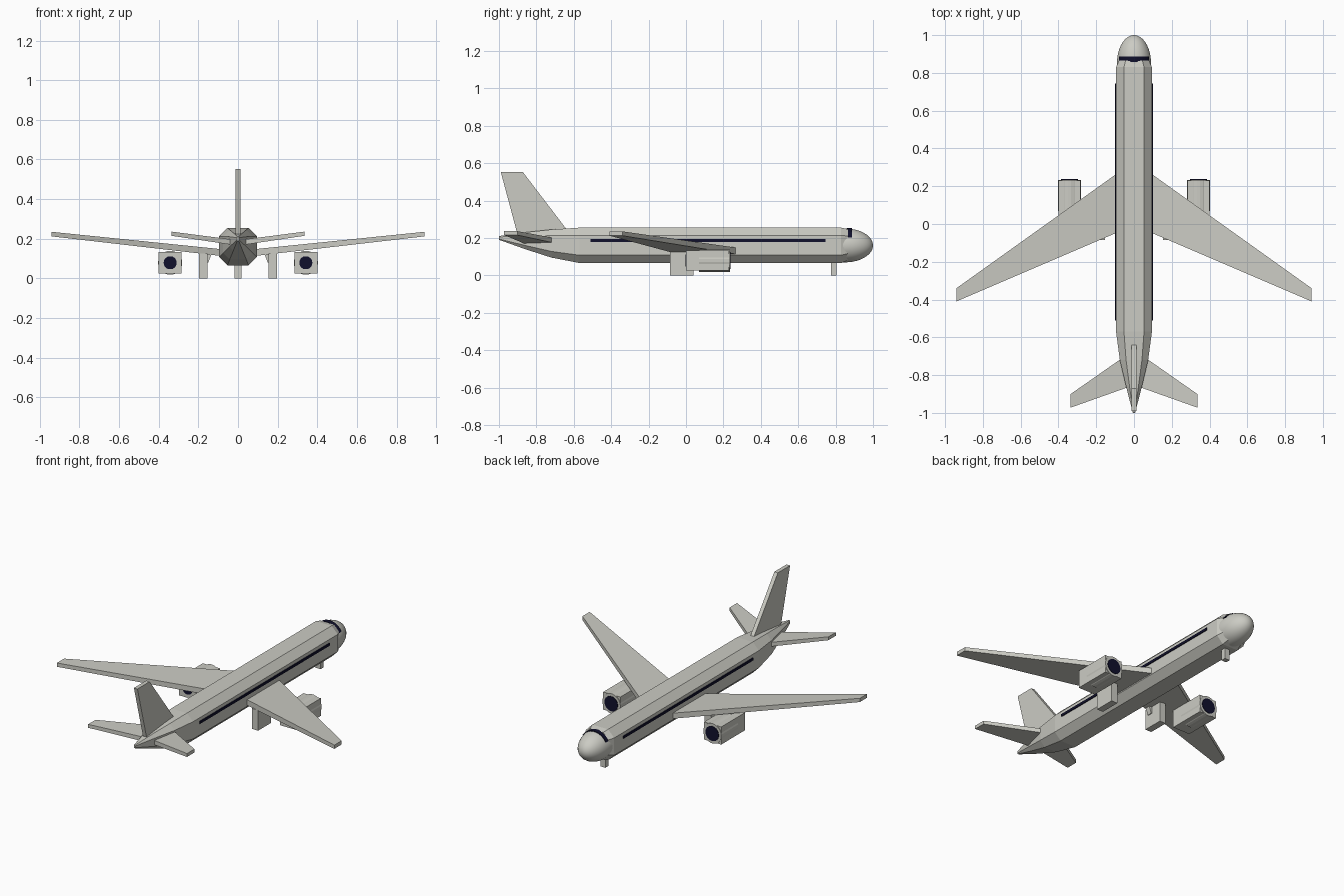
import bpy, bmesh, math

cube = bpy.data.objects.get("Cube")
if cube:
    bpy.data.objects.remove(cube)


def material(name, rgb):
    m = bpy.data.materials.new(name)
    m.use_nodes = True
    m.diffuse_color = (*rgb, 1)
    bsdf = next(n for n in m.node_tree.nodes if n.type == 'BSDF_PRINCIPLED')
    bsdf.inputs["Base Color"].default_value = (*rgb, 1)
    return m


grey = material("warm light grey", (0.6, 0.6, 0.55))
dark = material("dark navy", (0.005, 0.005, 0.025))


def finish(name, bm, mats, smooth=False):
    bmesh.ops.recalc_face_normals(bm, faces=bm.faces)
    mesh = bpy.data.meshes.new(name)
    bm.to_mesh(mesh)
    bm.free()
    for m in mats:
        mesh.materials.append(m)
    for p in mesh.polygons:
        p.use_smooth = smooth
    ob = bpy.data.objects.new(name, mesh)
    bpy.context.collection.objects.link(ob)
    return ob


def loft(name, rings, mats=(grey,), rule=None, smooth=False):
    """Skin a list of equal rings of points and cap both ends."""
    bm = bmesh.new()
    loops = [[bm.verts.new(p) for p in r] for r in rings]
    n = len(loops[0])
    for a, b in zip(loops, loops[1:]):
        for i in range(n):
            j = (i + 1) % n
            bm.faces.new((a[i], a[j], b[j], b[i]))
    bm.faces.new(loops[0])
    bm.faces.new(loops[-1])
    if rule:
        for f in bm.faces:
            f.material_index = rule(f.calc_center_median())
    return finish(name, bm, mats, smooth)


def box(name, lo, hi, mat=grey):
    rings = [[(x, lo[1], lo[2]), (x, hi[1], lo[2]), (x, hi[1], hi[2]), (x, lo[1], hi[2])]
             for x in (lo[0], hi[0])]
    return loft(name, rings, (mat,))


def circle(x, y, z, r, n):
    return [(x + r * math.cos(math.tau * (i + .5) / n), y,
             z + r * math.sin(math.tau * (i + .5) / n)) for i in range(n)]


def panel(name, side, stations):
    """Wing-like slab; each station is x, front y, back y, bottom z, top z."""
    rings = [[(side * x, f, lo), (side * x, b, lo), (side * x, b, hi), (side * x, f, hi)]
             for x, f, b, lo, hi in stations]
    return loft(name, rings)


# Fuselage: chamfered section, tapering up to the tail
def section(y, w, lo, hi):
    c, h = (lo + hi) / 2, (hi - lo) / 2
    k = 0.56
    shape = [(1, k), (k, 1), (-k, 1), (-1, k), (-1, -k), (-k, -1), (k, -1), (1, -k)]
    return [(w * u, y, c + h * v) for u, v in shape]


loft("fuselage", [section(-1, .006, .19, .21), section(-.86, .042, .14, .23),
                  section(-.72, .075, .095, .245), section(-.57, .095, .066, .255),
                  section(.83, .095, .066, .255), section(.865, .08, .08, .247)])

# Nose dome with the cockpit window band as its own row of faces
nose_y = [.80, .83, .858, .888, .91, .93, .95, .967, .98, .99, .996, .9995]
loft("nose", [circle(0, y, .16, .091 * math.sqrt(1 - (max(y - .85, 0) / .15) ** 2), 32)
              for y in nose_y], (grey, dark),
     lambda c: int(.858 < c.y < .888 and c.z > .2), True)
loft("cockpit_window", [[(.0925 * math.cos(a), y, .16 + .0925 * math.sin(a))
                         for a in [math.radians(30 + 10 * i) for i in range(13)]]
                        for y in (.862, .888)], (dark,))

# Tail fin
loft("tail_fin", [[(x, -.63, .235), (x, -.9, .215), (x, -.99, .552), (x, -.872, .552)]
                  for x in (-.012, .012)])

for side, label in ((1, "left"), (-1, "right")):
    panel(label + "_wing", side, [(.03, .31, -.02, .107, .142),
                                  (.94, -.34, -.41, .212, .235)])
    panel(label + "_tailplane", side, [(.02, -.68, -.86, .168, .195),
                                       (.335, -.9, -.972, .215, .236)])

    # Window row
    xs = sorted((side * .094, side * .1))
    box(label + "_window_row", (xs[0], -.51, .178), (xs[1], .745, .193), dark)

    # Engine: square casing, round cowl, dark fan and exhaust
    ex, ez = side * .342, .079
    box(label + "_engine_casing", (ex - .058, 0, ez - .054), (ex + .058, .23, ez + .054))
    loft(label + "_engine_cowl", [circle(ex, y, ez, .061, 24) for y in (.07, .234)], smooth=False)
    loft(label + "_engine_fan", [circle(ex, y, ez, .045, 24) for y in (.23, .237)], (dark,))
    loft(label + "_engine_exhaust", [circle(ex, y, ez, .033, 24) for y in (-.003, .005)], (dark,))

    # Main landing gear with its inner brace
    gx = side * .175
    box(label + "_main_gear", (gx - .021, -.085, 0), (gx + .021, .04, .125))
    loft(label + "_gear_brace", [[(side * .15, y, .08), (side * .158, y, .08),
                                  (side * .158, y, .12), (side * .135, y, .12)]
                                 for y in (-.06, -.03)])

box("nose_gear", (-.017, .775, 0), (.017, .805, .09))
